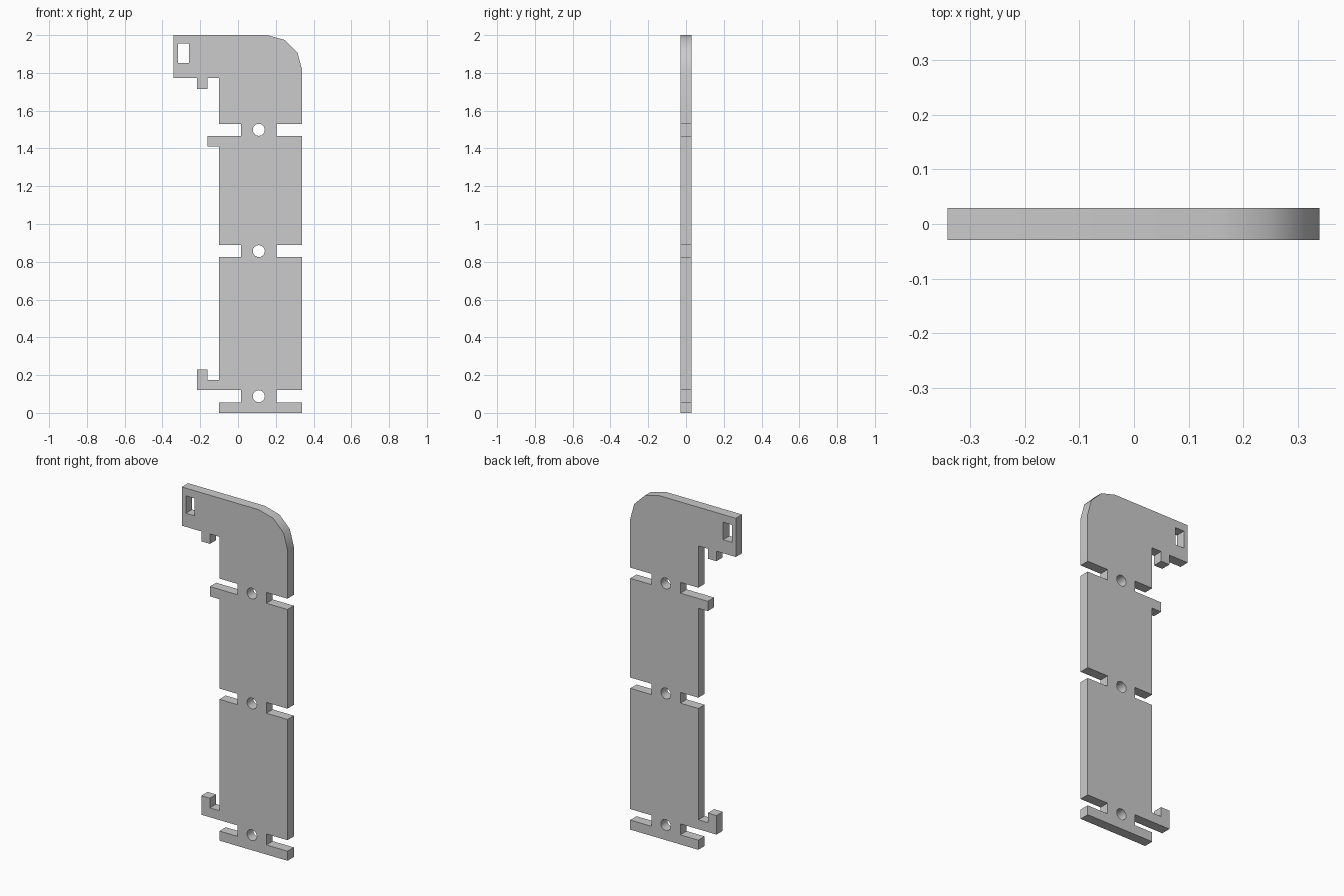
import bpy, bmesh
from math import sin, cos, pi, radians

if "Cube" in bpy.data.objects:
    bpy.data.objects.remove(bpy.data.objects["Cube"])

HALF = 0.029              # half of the plate thickness
L, R = -0.10, 0.34        # column sides
SL, SR = 0.016, 0.204     # inner ends of the slots
HOOK, LIP = -0.217, -0.161


def arc(cx, cz, r, start, end, steps):
    return [(cx + r * cos(start + (end - start) * i / steps),
             cz + r * sin(start + (end - start) * i / steps)) for i in range(steps + 1)]


def circle(cx, cz, r, n=16):
    return arc(cx, cz, r, 0, 2 * pi, n)[:-1]


def right_slot(z0, z1):
    return [(R, z0), (SR, z0), (SR, z1), (R, z1)]


slots = [(0.056, 0.12), (0.825, 0.888), (1.467, 1.53)]

# Right side going up, with three slots, then the rounded corner
outline = [(L, 0), (R, 0)]
for z0, z1 in slots:
    outline += right_slot(z0, z1)
outline += arc(0.153, 1.813, 0.187, 0, pi / 2, 3)
# Arm with its small lower tab
outline += [(-0.342, 2), (-0.342, 1.774), (HOOK, 1.774), (HOOK, 1.716),
            (LIP, 1.716), (LIP, 1.774), (L, 1.774)]
# Upper slot with shelf tab
outline += [(L, 1.53), (SL, 1.53), (SL, 1.467), (LIP, 1.467), (LIP, 1.41), (L, 1.41)]
# Middle slot
outline += [(L, 0.888), (SL, 0.888), (SL, 0.825), (L, 0.825)]
# Bottom hook and slot
outline += [(L, 0.175), (LIP, 0.175), (LIP, 0.231), (HOOK, 0.231), (HOOK, 0.12),
            (SL, 0.12), (SL, 0.056), (L, 0.056)]

# Screw holes between slots and the window in the arm
loops = [outline] + [circle(0.11, (z0 + z1) / 2, 0.032) for z0, z1 in slots]
loops.append([(-0.317, 1.853), (-0.26, 1.853), (-0.26, 1.955), (-0.317, 1.955)])

# Fill the profile and extrude it to a plate
bm = bmesh.new()
edges = []
for loop in loops:
    vs = [bm.verts.new((x, -HALF, z)) for x, z in loop]
    edges += [bm.edges.new((vs[i - 1], vs[i])) for i in range(len(vs))]
bmesh.ops.triangle_fill(bm, edges=edges, use_beauty=True, normal=(0, -1, 0))
ext = bmesh.ops.extrude_face_region(bm, geom=bm.faces[:], use_keep_orig=True)
bmesh.ops.translate(bm, vec=(0, 2 * HALF, 0),
                    verts=[g for g in ext["geom"] if isinstance(g, bmesh.types.BMVert)])
bmesh.ops.recalc_face_normals(bm, faces=bm.faces[:])

mesh = bpy.data.meshes.new("bracket_plate")
bm.to_mesh(mesh)
bm.free()
plate = bpy.data.objects.new("bracket_plate", mesh)
bpy.context.collection.objects.link(plate)
bpy.context.view_layer.objects.active = plate
plate.select_set(True)
bpy.ops.object.shade_smooth_by_angle(angle=radians(35))
